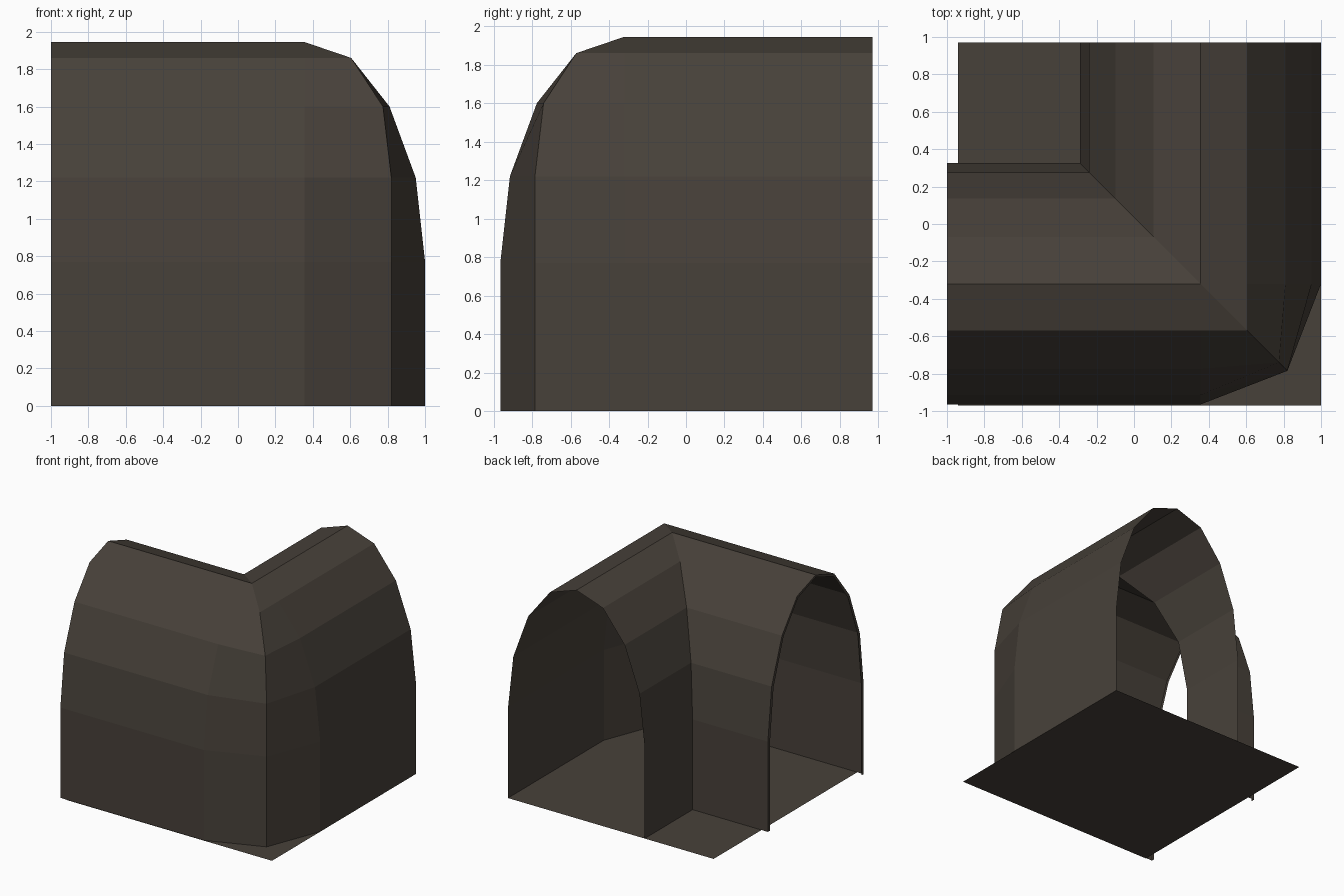
import bpy, bmesh

if "Cube" in bpy.data.objects:
    bpy.data.objects.remove(bpy.data.objects["Cube"])

stone = bpy.data.materials.new("dark brown stone")
stone.diffuse_color = (0.064, 0.053, 0.042, 1)
stone.use_nodes = True
stone.node_tree.nodes["Principled BSDF"].inputs["Base Color"].default_value = stone.diffuse_color


def make_object(name, bm):
    bmesh.ops.remove_doubles(bm, verts=bm.verts, dist=0.0005)
    mesh = bpy.data.meshes.new(name)
    bm.to_mesh(mesh)
    bm.free()
    mesh.materials.append(stone)
    obj = bpy.data.objects.new(name, mesh)
    bpy.context.collection.objects.link(obj)
    return obj


def skin(bm, rows):
    # join neighbouring rows of points, dropping collapsed corners
    for lo, hi in zip(rows, rows[1:]):
        for j in range(len(lo) - 1):
            pts = []
            for p in (lo[j], lo[j + 1], hi[j + 1], hi[j]):
                if p not in pts:
                    pts.append(p)
            if len(pts) > 2:
                bm.faces.new([bm.verts.new(p) for p in pts])


# Arch profile: offset from the tunnel centre line, height, outer bend offset
CX, CY = 0.355, -0.32
half = [(0.645, 0.0, 0.465), (0.645, 0.77, 0.465), (0.595, 1.22, 0.465),
        (0.455, 1.60, 0.42), (0.25, 1.86, 0.25), (0.0, 1.945, 0.0)]
profile = half + [(-r, z, -r) for r, z, c in reversed(half[:-1])]

# Vaulted tunnel turning a right angle: mitred inside, bevelled outside
rows = []
for r, z, c in profile:
    k = min(r, 0)
    rows.append([(-1.0, CY - r, z),
                 (CX + k, CY - r, z),
                 (CX + c, CY - c, z),
                 (CX + r, CY - k, z),
                 (CX + r, 0.97, z)])
bm = bmesh.new()
skin(bm, rows)
make_object("corner_tunnel_vault", bm)

# Thin rim on the left opening
rim = [[(-1.0, CY - r * 0.955, z * 0.99), (-1.0, CY - r, z)]
       for r, z, c in profile]
bm = bmesh.new()
skin(bm, rim)
make_object("left_opening_rim", bm)

# Flat floor
bm = bmesh.new()
skin(bm, [[(-0.94, -0.97, 0), (1.0, -0.97, 0)],
          [(-0.94, 0.97, 0), (1.0, 0.97, 0)]])
make_object("floor", bm)
